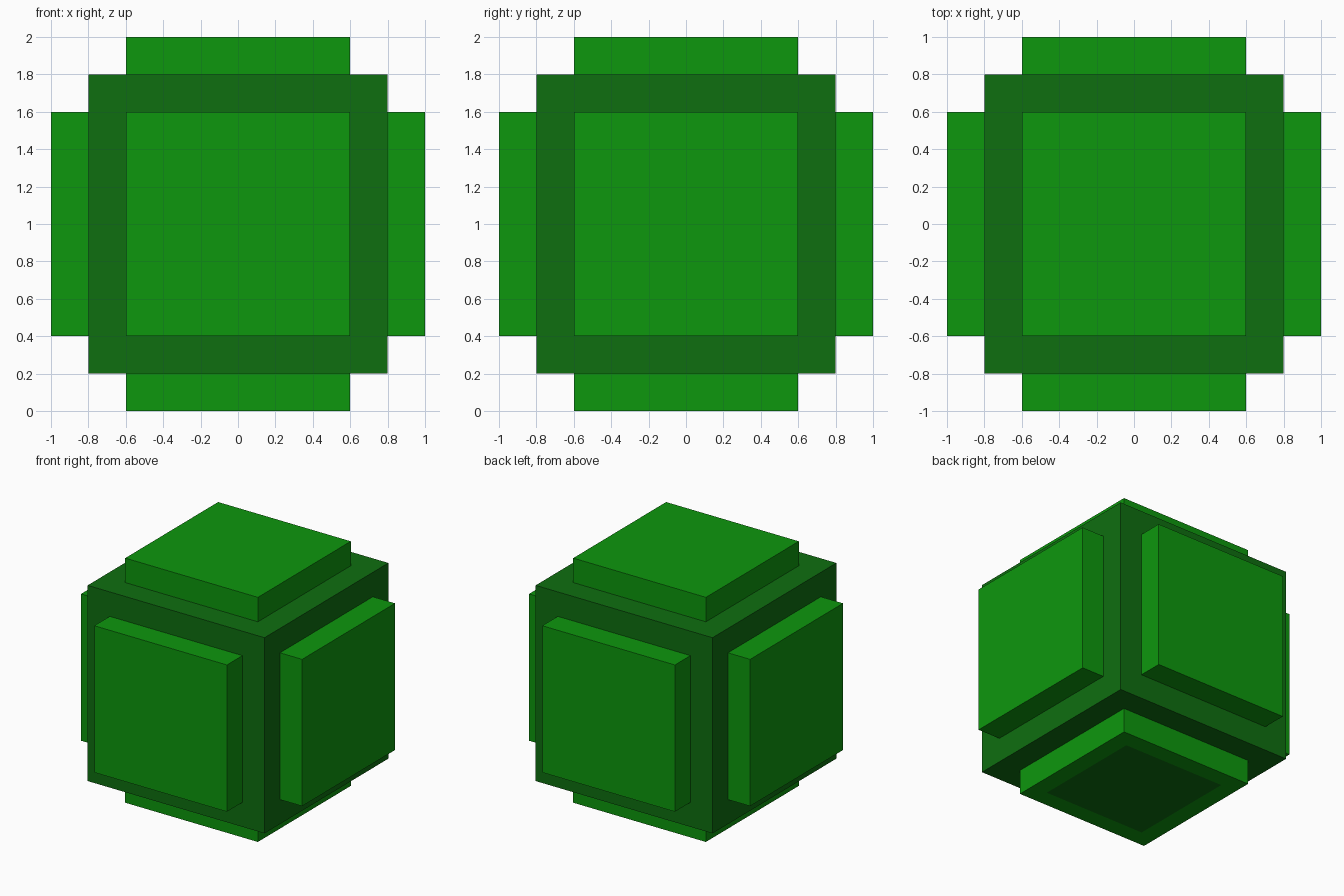
import bpy, bmesh
from mathutils import Vector

if "Cube" in bpy.data.objects:
    bpy.data.objects.remove(bpy.data.objects["Cube"])


def material(name, rgb):
    m = bpy.data.materials.new(name)
    m.diffuse_color = (*rgb, 1)
    m.use_nodes = True
    m.node_tree.nodes["Principled BSDF"].inputs["Base Color"].default_value = m.diffuse_color
    return m


dark = material("dark green", (0.0045, 0.156, 0.005))
bright = material("bright green", (0.004, 0.31, 0.004))


def box(name, centre, size, *mats):
    """Flat-faced box with its base at the given centre and size."""
    bm = bmesh.new()
    bmesh.ops.create_cube(bm, size=1)
    bmesh.ops.scale(bm, vec=size, verts=bm.verts)
    bmesh.ops.translate(bm, vec=centre, verts=bm.verts)
    mesh = bpy.data.meshes.new(name)
    bm.to_mesh(mesh)
    bm.free()
    for m in mats:
        mesh.materials.append(m)
    ob = bpy.data.objects.new(name, mesh)
    bpy.context.collection.objects.link(ob)
    return ob


MID = Vector((0, 0, 1))

# Core cube
box("core_cube", MID, (1.6, 1.6, 1.6), dark)

# One raised plate on each side of the core
sides = {"right": (1, 0, 0), "left": (-1, 0, 0), "back": (0, 1, 0),
         "front": (0, -1, 0), "top": (0, 0, 1), "bottom": (0, 0, -1)}
for side, direction in sides.items():
    d = Vector(direction)
    size = [0.2 if c else 1.2 for c in d]
    plate = box(side + "_plate", MID + d * 0.9, size, bright, dark)

    # Dark square inset flush in the underside
    if side == "bottom":
        bm = bmesh.new()
        bm.from_mesh(plate.data)
        under = [f for f in bm.faces if f.normal.z < -0.9]
        bmesh.ops.inset_region(bm, faces=under, thickness=0.2, depth=0)
        for f in under:
            f.material_index = 1
        bm.to_mesh(plate.data)
        bm.free()
